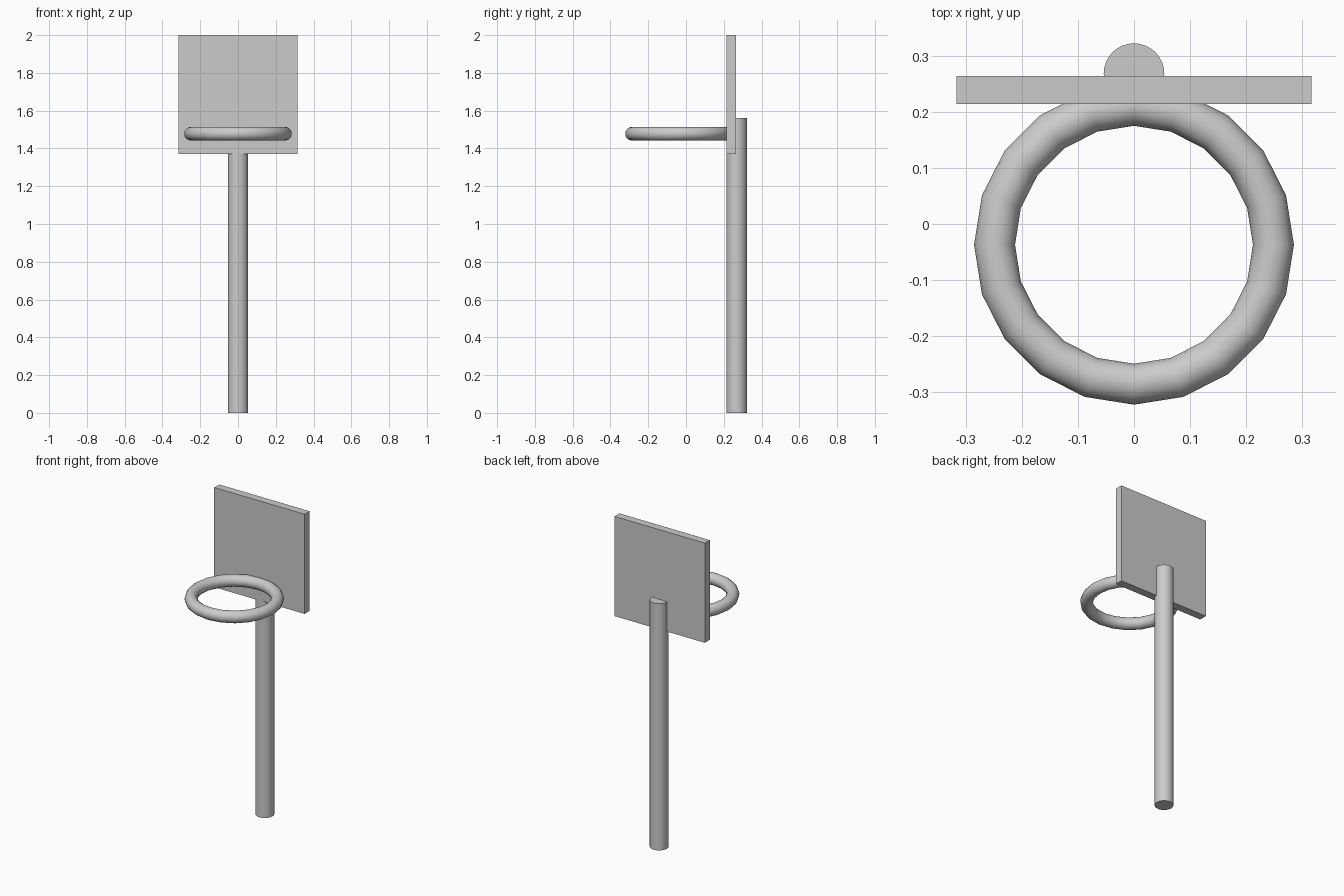
import bpy
import math

if "Cube" in bpy.data.objects:
    bpy.data.objects.remove(bpy.data.objects["Cube"])


def finish(name, smooth=False):
    obj = bpy.context.object
    obj.name = name
    if smooth:
        bpy.ops.object.shade_smooth_by_angle(angle=math.radians(35))
    return obj


# Upright pole, its upper end sunk into the backboard
POLE_HEIGHT = 1.56
bpy.ops.mesh.primitive_cylinder_add(vertices=32, radius=0.054, depth=POLE_HEIGHT,
                                    location=(0, 0.268, POLE_HEIGHT / 2))
finish("pole", smooth=True)

# Square backboard
bpy.ops.mesh.primitive_cube_add(size=1, location=(0, 0.239, 1.685))
board = finish("backboard")
board.scale = (0.632, 0.05, 0.63)
bpy.ops.object.transform_apply(location=False, rotation=False, scale=True)

# Twenty-sided hoop ring, its back edge embedded in the backboard
bpy.ops.mesh.primitive_torus_add(major_segments=20, minor_segments=16,
                                 major_radius=0.2485, minor_radius=0.0365,
                                 location=(0, -0.037, 1.478))
finish("hoop_ring", smooth=True)
